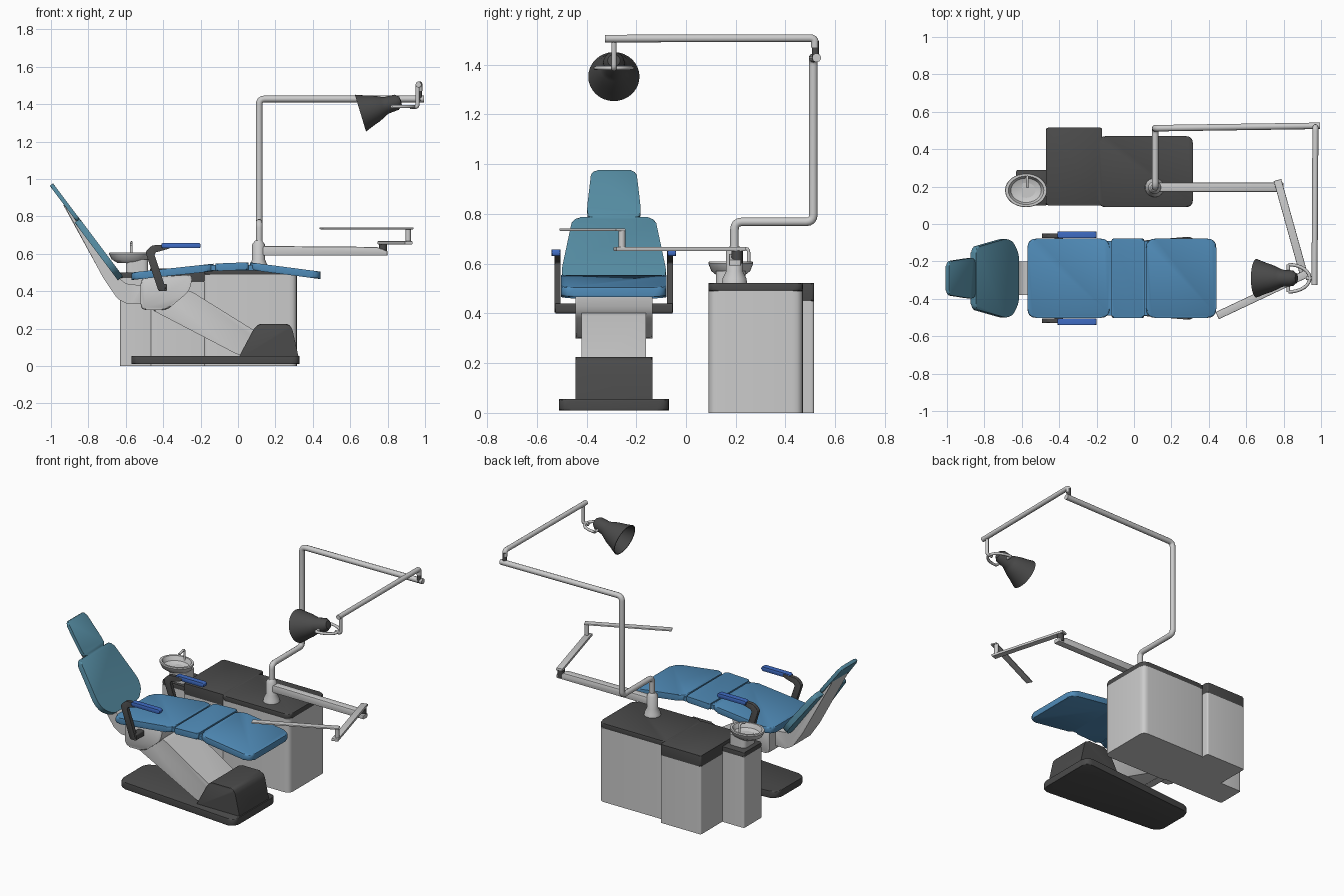
import bpy, bmesh, math
from mathutils import Vector, Matrix

if "Cube" in bpy.data.objects:
    bpy.data.objects.remove(bpy.data.objects["Cube"])

CY = -0.29  # chair centre line


def material(name, rgb):
    m = bpy.data.materials.new(name)
    m.diffuse_color = (*rgb, 1)
    m.use_nodes = True
    m.node_tree.nodes["Principled BSDF"].inputs["Base Color"].default_value = m.diffuse_color
    return m


BLUE = material("seat_blue", (0.08, 0.26, 0.48))
TEAL = material("back_teal", (0.09, 0.26, 0.36))
PAD = material("pad_blue", (0.05, 0.15, 0.55))
DARK = material("dark_grey", (0.07, 0.07, 0.07))


def fillet(pts, r, closed=True, n=4):
    """Round the corners of a polyline."""
    pts = [Vector(p) for p in pts]
    out = []
    for i, p in enumerate(pts):
        if not closed and i in (0, len(pts) - 1):
            out.append(p)
            continue
        a, b = pts[i - 1] - p, pts[(i + 1) % len(pts)] - p
        s = p + a.normalized() * min(r, a.length * 0.45)
        e = p + b.normalized() * min(r, b.length * 0.45)
        for k in range(n + 1):
            t = k / n
            out.append(s * (1 - t) ** 2 + p * 2 * t * (1 - t) + e * t * t)
    return out


def finish(name, bm, mat=None, angle=35):
    bmesh.ops.recalc_face_normals(bm, faces=bm.faces)
    me = bpy.data.meshes.new(name)
    bm.to_mesh(me)
    bm.free()
    if mat:
        me.materials.append(mat)
    o = bpy.data.objects.new(name, me)
    bpy.context.collection.objects.link(o)
    bpy.ops.object.select_all(action='DESELECT')
    o.select_set(True)
    bpy.context.view_layer.objects.active = o
    bpy.ops.object.shade_smooth_by_angle(angle=math.radians(angle))
    return o


def prism(name, pts, lo, hi, axis='z', mat=None, r=0, bevel=0, frame=None, shift=None):
    """Extrude an outline; axis z takes (x, y) points, axis y takes (x, z)."""
    pts = fillet(pts, r) if r else pts
    bm = bmesh.new()
    rings = [[bm.verts.new((a, b, c) if axis == 'z' else (a, c, b)) for a, b in pts] for c in (lo, hi)]
    caps = [bm.faces.new(ring) for ring in rings]
    n = len(pts)
    for i in range(n):
        j = (i + 1) % n
        bm.faces.new((rings[0][i], rings[0][j], rings[1][j], rings[1][i]))
    if bevel:
        edges = {e for f in caps for e in f.edges}
        bmesh.ops.bevel(bm, geom=list(edges), offset=bevel, segments=2, profile=0.5, affect='EDGES')
    for v in bm.verts:
        if shift:
            v.co.z += shift(v.co.x)
        if frame:
            v.co = frame @ v.co
    return finish(name, bm, mat)


def rect(x0, x1, y0, y1):
    return [(x0, y0), (x1, y0), (x1, y1), (x0, y1)]


def lathe(name, profile, mat=None, matrix=Matrix(), n=32):
    bm = bmesh.new()
    vs = [bm.verts.new((r, 0, z)) for r, z in profile]
    es = [bm.edges.new(p) for p in zip(vs, vs[1:])]
    bmesh.ops.spin(bm, geom=vs + es, axis=(0, 0, 1), cent=(0, 0, 0), angle=math.tau, steps=n)
    bmesh.ops.remove_doubles(bm, verts=bm.verts, dist=1e-5)
    bmesh.ops.transform(bm, matrix=matrix, verts=bm.verts)
    return finish(name, bm, mat)


def rod(name, x, y, z0, z1, r, mat=None):
    return lathe(name, [(0, z0), (r, z0), (r, z1), (0, z1)], mat, Matrix.Translation((x, y, 0)), 20)


def tube(name, pts, rad, r=0.03):
    c = bpy.data.curves.new(name, 'CURVE')
    c.dimensions = '3D'
    c.bevel_depth, c.bevel_resolution, c.use_fill_caps = rad, 3, True
    path = fillet(pts, r, closed=False) if r else pts
    s = c.splines.new('POLY')
    s.points.add(len(path) - 1)
    for p, q in zip(s.points, path):
        p.co = (*q, 1)
    o = bpy.data.objects.new(name, c)
    bpy.context.collection.objects.link(o)
    bpy.ops.object.select_all(action='DESELECT')
    o.select_set(True)
    bpy.context.view_layer.objects.active = o
    bpy.ops.object.convert(target='MESH')
    bpy.ops.object.shade_smooth_by_angle(angle=math.radians(45))


def bar(name, a, b, w, z0, z1):
    """Flat horizontal bar between two plan points."""
    a, b = Vector(a), Vector(b)
    d = (b - a).normalized()
    s = Vector((-d.y, d.x)) * w / 2
    return prism(name, [a - s, b - s, b + s, a + s], z0, z1, bevel=0.004)


# chair base, lift cover and lift arm
prism("base_plate", [(-0.57, CY - 0.15), (0.33, CY - 0.225), (0.33, CY + 0.225), (-0.57, CY + 0.15)],
      0.01, 0.055, mat=DARK, r=0.05, bevel=0.008)
prism("lift_cover", [(0, 0.04), (0.085, 0.2), (0.11, 0.225), (0.27, 0.225), (0.29, 0.2), (0.33, 0.02), (0, 0.02)],
      CY - 0.155, CY + 0.155, 'y', DARK, r=0.015, bevel=0.01)
prism("lift_arm", [(-0.46, 0.3), (0, 0.06), (0.2, 0.06), (0.2, 0.12), (-0.25, 0.40), (-0.42, 0.42)],
      CY - 0.13, CY + 0.13, 'y', r=0.02, bevel=0.015)
prism("seat_bracket", [(-0.52, 0.3), (-0.38, 0.3), (-0.26, 0.4), (-0.24, 0.49), (-0.52, 0.47)],
      CY - 0.155, CY + 0.155, 'y', r=0.03, bevel=0.012)
prism("back_support", [(-0.935, 0.87), (-0.72, 0.47), (-0.645, 0.36), (-0.59, 0.33), (-0.50, 0.335),
                       (-0.50, 0.43), (-0.60, 0.44), (-0.64, 0.475), (-0.86, 0.78), (-0.925, 0.875)],
      CY - 0.09, CY + 0.09, 'y', r=0.02, bevel=0.015)

# seat cushion in three panels on a thin tray
KNOTS = [(-0.57, 0.5), (-0.125, 0.548), (0.06, 0.555), (0.44, 0.505)]


def seat_top(x):
    for (x0, z0), (x1, z1) in zip(KNOTS, KNOTS[1:]):
        if x <= x1 or x1 == 0.44:
            return z0 + (z1 - z0) * (x - x0) / (x1 - x0)


for i, (x0, x1, r) in enumerate([(-0.57, -0.13, 0.05), (-0.12, 0.055, 0.012), (0.065, 0.44, 0.05)]):
    prism(f"seat_cushion_{i + 1}", rect(x0, x1, CY - 0.212, CY + 0.212), -0.04, 0,
          mat=BLUE, r=r, bevel=0.01, shift=seat_top)
prism("seat_joiner", rect(-0.16, 0.1, CY - 0.2, CY + 0.2), 0.512, 0.54, mat=BLUE)

# backrest and headrest: frame axes are width, up the back, outward normal
up = Vector((-0.6, 0, 0.8))
nrm = Vector((0.8, 0, 0.6))


def back_frame(x, z):
    return Matrix.Translation((x, CY, z)) @ Matrix(((0, up.x, nrm.x), (1, 0, 0), (0, up.z, nrm.z))).to_4x4()


def mirrored(half):
    return half + [(-a, b) for a, b in reversed(half)]


prism("backrest", mirrored([(0.13, 0), (0.195, 0.05), (0.212, 0.11), (0.165, 0.385)]), -0.035, 0,
      mat=TEAL, r=0.03, bevel=0.01, frame=back_frame(-0.615, 0.48))
prism("headrest", mirrored([(0.105, 0), (0.108, 0.05), (0.09, 0.24)]), -0.022, 0,
      mat=TEAL, r=0.025, bevel=0.008, frame=back_frame(-0.845, 0.785))

# armrests on both sides
for side, s in (("left", 1), ("right", -1)):
    def span(a, b):
        return sorted((CY + s * a, CY + s * b))
    prism(f"armrest_strut_{side}", [(-0.425, 0.40), (-0.385, 0.41), (-0.45, 0.605), (-0.36, 0.63),
                                    (-0.36, 0.652), (-0.46, 0.645), (-0.495, 0.61)],
          *span(0.214, 0.238), 'y', DARK, r=0.012, bevel=0.003)
    prism(f"armrest_pivot_{side}", rect(-0.425, -0.38, 0.4, 0.44), *span(0.14, 0.235), 'y', DARK, r=0.01)
    prism(f"armrest_pad_{side}", rect(-0.41, -0.2, 0.63, 0.657), *span(0.215, 0.25), 'y', PAD, r=0.01, bevel=0.006)

# cabinet blocks with dark tops
for name, box, z, r in (("cabinet_main", (-0.19, 0.315, 0.09, 0.47), 0.49, 0.04),
                        ("cabinet_rear", (-0.47, -0.17, 0.1, 0.515), 0.45, 0.012),
                        ("cabinet_end", (-0.63, -0.46, 0.1, 0.29), 0.47, 0.012)):
    top = 0.5 if name == "cabinet_end" else 0.522
    prism(name, rect(*box), 0, z, r=r)
    prism(name + "_top", rect(*box), z, top, mat=DARK, r=r, bevel=0.008)

# rinse bowl and tap
prism("bowl_neck", rect(-0.6, -0.48, 0.12, 0.24), 0.49, 0.57, r=0.03)
lathe("rinse_bowl", [(0, 0.552), (0.055, 0.552), (0.078, 0.57), (0.09, 0.6), (0.088, 0.608), (0.076, 0.608),
                     (0.065, 0.58), (0.04, 0.57), (0, 0.566)],
      matrix=Matrix.Translation((-0.577, 0.18, 0)) @ Matrix.Diagonal((1.25, 1, 1, 1)))
tube("tap", [(-0.57, 0.252, 0.59), (-0.57, 0.252, 0.665), (-0.57, 0.195, 0.65)], 0.007, 0.02)

# post and lamp pole
lathe("post", [(0, 0.515), (0.052, 0.515), (0.048, 0.54), (0.034, 0.57), (0.034, 0.65), (0.02, 0.67), (0, 0.67)],
      matrix=Matrix.Translation((0.11, 0.195, 0)))
tube("lamp_pole", [(0.113, 0.195, 0.62), (0.113, 0.195, 0.768), (0.113, 0.512, 0.768),
                   (0.113, 0.512, 1.428), (0.995, 0.525, 1.428)], 0.018)
rod("lamp_joint", 0.97, 0.52, 1.42, 1.495, 0.014, DARK)
tube("lamp_arm", [(0.97, 0.518, 1.47), (0.97, 0.518, 1.507), (0.965, -0.325, 1.505)], 0.016, 0.02)

# lamp head with yoke
tube("lamp_drop", [(0.96, CY, 1.505), (0.96, CY, 1.385), (0.92, CY, 1.385)], 0.011, 0.015)
tube("lamp_yoke", [(0.825 + 0.115 * math.cos(t), CY + 0.073 * math.sin(t), 1.387)
                   for t in [math.radians(a) for a in range(-90, 91, 12)]], 0.009, 0)
tube("lamp_axle", [(0.825, CY - 0.073, 1.387), (0.825, CY + 0.073, 1.387)], 0.009, 0)
aim = Vector((-0.957, 0, -0.29))
head = Matrix.Translation((0.872, CY, 1.418)) @ aim.to_track_quat('Z', 'Y').to_matrix().to_4x4()
lathe("lamp_head", [(0, 0), (0.025, 0.003), (0.042, 0.025), (0.046, 0.085), (0.056, 0.105), (0.072, 0.14),
                    (0.085, 0.18), (0.103, 0.227), (0.097, 0.227), (0.078, 0.18), (0.06, 0.14), (0, 0.13)], DARK, head)
lathe("lamp_bulb", [(0, 0.13), (0.045, 0.13), (0.04, 0.15), (0.02, 0.165), (0, 0.168)], None, head)

# folding tray arm
prism("tray_arm_1", [(0.12, 0.59), (0.8, 0.59), (0.8, 0.615), (0.74, 0.637), (0.12, 0.642)],
      0.172, 0.222, 'y', bevel=0.008)
rod("tray_joint_1", 0.775, 0.205, 0.6, 0.655, 0.022, DARK)
bar("tray_arm_2", (0.767, 0.235), (0.912, -0.285), 0.042, 0.65, 0.668)
rod("tray_joint_2", 0.91, -0.258, 0.655, 0.738, 0.014)
bar("tray_arm_3", (0.93, -0.262), (0.445, -0.49), 0.042, 0.731, 0.742)
